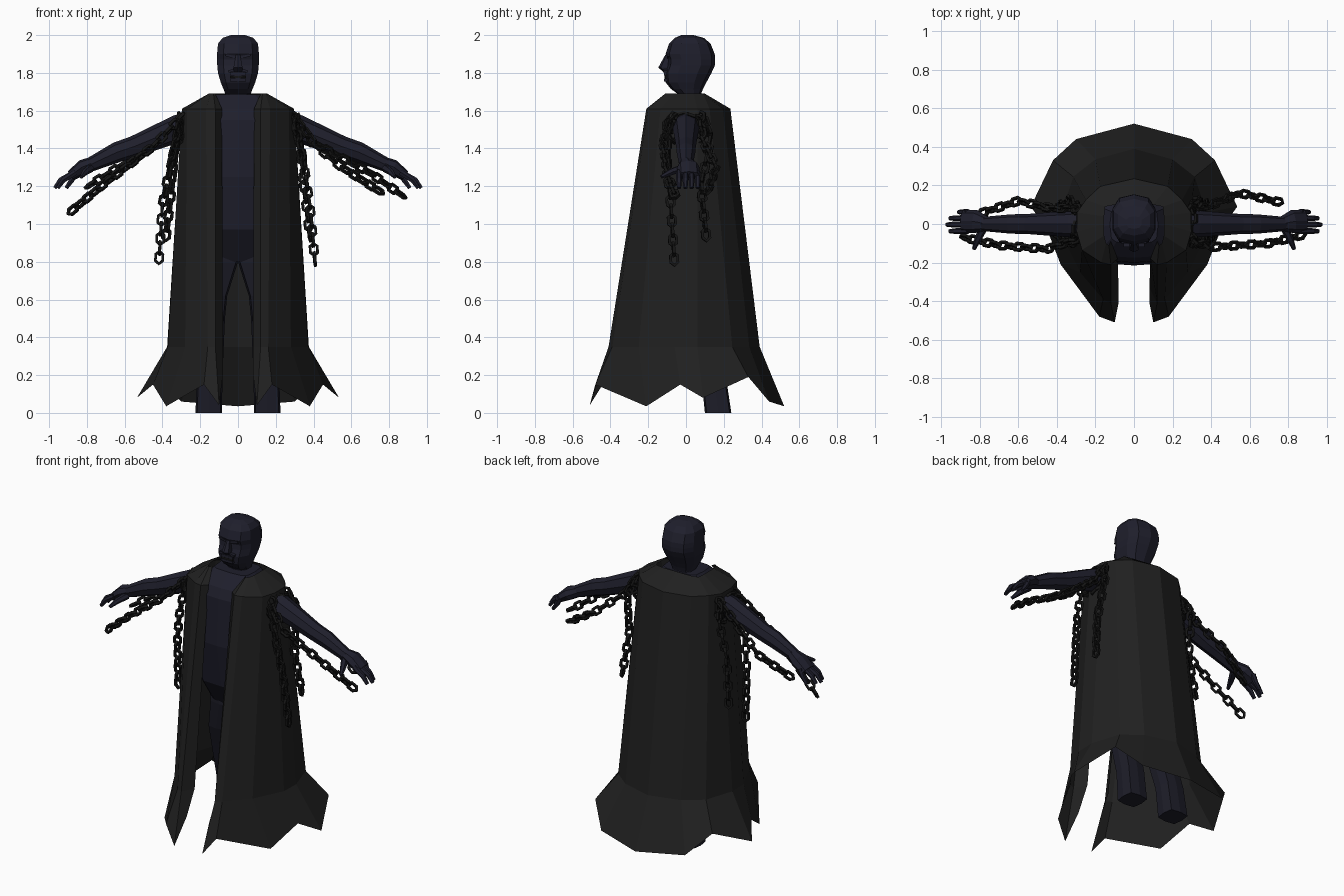
import bpy, bmesh
from math import cos, sin, pi, copysign
from mathutils import Vector, Matrix

if "Cube" in bpy.data.objects:
    bpy.data.objects.remove(bpy.data.objects["Cube"], do_unlink=True)


def material(name, r, g, b):
    m = bpy.data.materials.new(name)
    m.use_nodes = True
    m.diffuse_color = (r, g, b, 1)
    bsdf = next(n for n in m.node_tree.nodes if n.type == 'BSDF_PRINCIPLED')
    bsdf.inputs["Base Color"].default_value = (r, g, b, 1)
    return m


CLOTH = material("charcoal cloth", .0145, .0145, .0145)
SKIN = material("midnight blue", .0135, .0135, .025)
TROUSERS = material("dark navy", .012, .012, .021)
IRON = material("black iron", .007, .007, .007)


def finish(name, bm, mat):
    bmesh.ops.recalc_face_normals(bm, faces=bm.faces)
    mesh = bpy.data.meshes.new(name)
    bm.to_mesh(mesh)
    bm.free()
    mesh.materials.append(mat)
    obj = bpy.data.objects.new(name, mesh)
    bpy.context.collection.objects.link(obj)
    return obj


def loft(name, rings, mat, closed=True):
    """Skin a list of equal-length point rings; closed rings also get caps."""
    bm = bmesh.new()
    rows = [[bm.verts.new(p) for p in ring] for ring in rings]
    n = len(rows[0])
    for low, high in zip(rows, rows[1:]):
        for i in range(n if closed else n - 1):
            j = (i + 1) % n
            bm.faces.new((low[i], low[j], high[j], high[i]))
    if closed:
        bm.faces.new(rows[0])
        bm.faces.new(rows[-1])
    return finish(name, bm, mat)


def slices(levels, n=10, x=0, square=.75):
    """Horizontal rounded rings from (z, half width, front y, back y)."""
    rings = []
    for z, w, front, back in levels:
        ring = []
        for i in range(n):
            a = 2 * pi * i / n - pi / 2
            c, s = (copysign(abs(v) ** square, v) for v in (cos(a), sin(a)))
            ring.append((x + w * c, (front + back) / 2 + (back - front) / 2 * s, z))
        rings.append(ring)
    return rings


def tube(name, path, mat, n=6):
    """Tapered limb through (point, half width, half height)."""
    pts = [Vector(p[0]) for p in path]
    rings = []
    for i, (_, w, h) in enumerate(path):
        d = pts[min(i + 1, len(pts) - 1)] - pts[max(i - 1, 0)]
        q = d.to_track_quat('Z', 'Y')
        rings.append([pts[i] + q @ Vector((w * cos(2 * pi * k / n), h * sin(2 * pi * k / n), 0))
                      for k in range(n)])
    return loft(name, rings, mat)


def box(name, loc, size, tilt, mat):
    bm = bmesh.new()
    bmesh.ops.create_cube(bm, size=1)
    m = Matrix.Translation(loc) @ Matrix.Rotation(tilt, 4, 'Y') @ Matrix.Diagonal((*size, 1))
    bm.transform(m)
    return finish(name, bm, mat)


# Cloak: half outlines from the folded front edge round to the centre back
neck = [(.12, -.09), (.13, -.11), (.145, -.1), (.155, -.06), (.155, 0),
        (.155, .04), (.15, .09), (.1, .1), (0, .1)]
shoulder = [(.085, -.18), (.12, -.21), (.17, -.2), (.27, -.135), (.297, -.04),
            (.295, .06), (.25, .125), (.175, .195), (0, .235)]
knee = [(.08, -.33), (.12, -.41), (.16, -.39), (.28, -.25), (.372, -.06),
        (.375, .06), (.315, .245), (.2, .335), (0, .39)]
hem = [(.08, -.41, .2), (.1, -.51, .04), (.18, -.48, .15), (.38, -.21, .035), (.45, -.03, .15),
       (.535, .09, .08), (.42, .33, .19), (.3, .44, .06), (0, .52, .035)]


def both_sides(half):
    return half + [(-x, y, z) for x, y, z in reversed(half[:-1])]


cloak_rows = [[(x, y, 1.69) for x, y in neck], [(x, y, 1.61) for x, y in shoulder],
              [(x, y, .35) for x, y in knee], hem]
loft("cloak", [both_sides(r) for r in cloak_rows], CLOTH, closed=False)

# Torso and hips
loft("torso", slices([(.97, .19, -.17, .14), (1.25, .225, -.215, .16), (1.55, .215, -.2, .15),
                      (1.61, .19, -.175, .13), (1.685, .125, -.1, .09)], n=12, square=.45), SKIN)
loft("hips", slices([(.8, .15, -.07, .1), (.97, .19, -.17, .14)], n=12, square=.45), TROUSERS)

# Head with a heavy jaw
loft("head", slices([(1.62, .07, -.04, .08), (1.69, .07, -.045, .08), (1.715, .08, -.08, .09),
                     (1.75, .095, -.108, .108), (1.8, .11, -.115, .135), (1.84, .114, -.1, .153),
                     (1.87, .115, -.097, .154), (1.9, .115, -.108, .152), (1.955, .11, -.09, .13),
                     (1.985, .085, -.06, .095), (2, .04, -.025, .04)], square=.75), SKIN)
loft("nose", slices([(1.805, .024, -.12, -.08), (1.828, .027, -.147, -.08),
                     (1.895, .013, -.11, -.08)], n=6), SKIN)
for z in (1.763, 1.793):
    box("lip", (0, -.105, z), (.085, .022, .016), 0, SKIN)
box("mouth_line", (0, -.111, 1.778), (.085, .008, .012), 0, IRON)

for s, side in ((1, "left"), (-1, "right")):
    box(side + "_brow", (s * .04, -.09, 1.888), (.055, .022, .012), -s * .25, SKIN)
    box(side + "_moustache", (s * .028, -.108, 1.813), (.05, .02, .013), s * .25, SKIN)
    # Leg
    loft(side + "_leg", [ring for z, x, w, f, b in (
        (0, .155, .07, .1, .24), (.2, .15, .068, .08, .21), (.5, .135, .066, -.01, .13),
        (.62, .125, .068, -.05, .12), (.8, .08, .08, -.08, .12), (.9, .085, .085, -.08, .12))
        for ring in slices([(z, w, f, b)], n=8, x=s * x, square=.4)], TROUSERS)
    # Arm
    tube(side + "_arm", [((s * .2, .01, 1.54), .07, .075), ((s * .32, 0, 1.505), .07, .072),
                         ((s * .55, 0, 1.41), .052, .056), ((s * .64, 0, 1.38), .05, .054),
                         ((s * .78, 0, 1.315), .037, .038)], SKIN, n=8)
    # Hand
    tube(side + "_palm", [((s * .76, 0, 1.325), .035, .035), ((s * .82, .012, 1.3), .06, .042),
                          ((s * .885, .015, 1.255), .06, .028)], SKIN, n=8)
    for y, reach in ((.062, .91), (.03, .955), (-.003, .97), (-.037, .955)):
        tube(side + "_finger", [((s * .86, y, 1.275), .016, .018),
                                ((s * (reach - .03), y, 1.232), .015, .016),
                                ((s * reach, y, 1.19), .011, .011)], SKIN, n=6)
    tube(side + "_thumb", [((s * .78, -.02, 1.295), .022, .022), ((s * .81, -.08, 1.275), .018, .018),
                           ((s * .83, -.13, 1.25), .01, .01)], SKIN, n=6)


# Chains: six-sided links, alternately turned, spaced along a path
def add_link(bm, centre, direction, turn):
    q = direction.to_track_quat('Z', 'Y').to_matrix() @ Matrix.Rotation(turn, 3, 'Z')
    wire, rows = .0075, []
    for i in range(6):
        a = pi * i / 3
        mid = Vector((.022 * sin(a), 0, .034 * cos(a)))
        out = Vector((sin(a), 0, cos(a))) * wire
        up = Vector((0, wire, 0))
        rows.append([bm.verts.new(centre + q @ (mid + o))
                     for o in (out + up, up - out, -out - up, out - up)])
    for i in range(6):
        for k in range(4):
            a, b = rows[i], rows[(i + 1) % 6]
            bm.faces.new((a[k], a[(k + 1) % 4], b[(k + 1) % 4], b[k]))


def chain(name, path, step=.051):
    bm = bmesh.new()
    pts = [Vector(p) for p in path]
    count, carry = 0, 0
    for a, b in zip(pts, pts[1:]):
        d = b - a
        while carry <= d.length:
            add_link(bm, a + d.normalized() * carry, d, .5 + (count % 2) * pi / 2)
            carry += step
            count += 1
        carry -= d.length
    finish(name, bm, IRON)


top = 1.565
chain("right_front_chain", [(-.3, -.08, top), (-.45, -.13, 1.41), (-.7, -.11, 1.22), (-.88, -.07, 1.07)])
chain("right_back_chain", [(-.3, .08, top), (-.42, .08, 1.45), (-.6, .12, 1.32), (-.81, .05, 1.19)])
chain("left_front_chain", [(.3, -.08, top), (.4, -.12, 1.43), (.7, -.1, 1.27), (.9, -.05, 1.13)])
chain("left_back_chain", [(.3, .08, top), (.38, .09, 1.44), (.55, .16, 1.3), (.77, .11, 1.16)])
chain("right_long_hanging_chain", [(-.31, -.1, 1.52), (-.36, -.09, 1.3), (-.4, -.05, 1.1), (-.42, -.01, .78)])
chain("left_long_hanging_chain", [(.31, -.1, 1.52), (.35, -.1, 1.3), (.38, -.08, 1.1), (.41, -.06, .77)])
for s, side in ((1, "left"), (-1, "right")):
    chain(side + "_short_hanging_chain", [(s * .31, .1, 1.54), (s * .33, .13, 1.46),
                                          (s * .35, .08, 1.2), (s * .385, .11, .9)])
    # Shoulder loop
    chain(side + "_shoulder_chain", [(s * .305, .095 * cos(a), 1.5 + .075 * sin(a))
                                     for a in (pi * i / 4 for i in range(9))])
